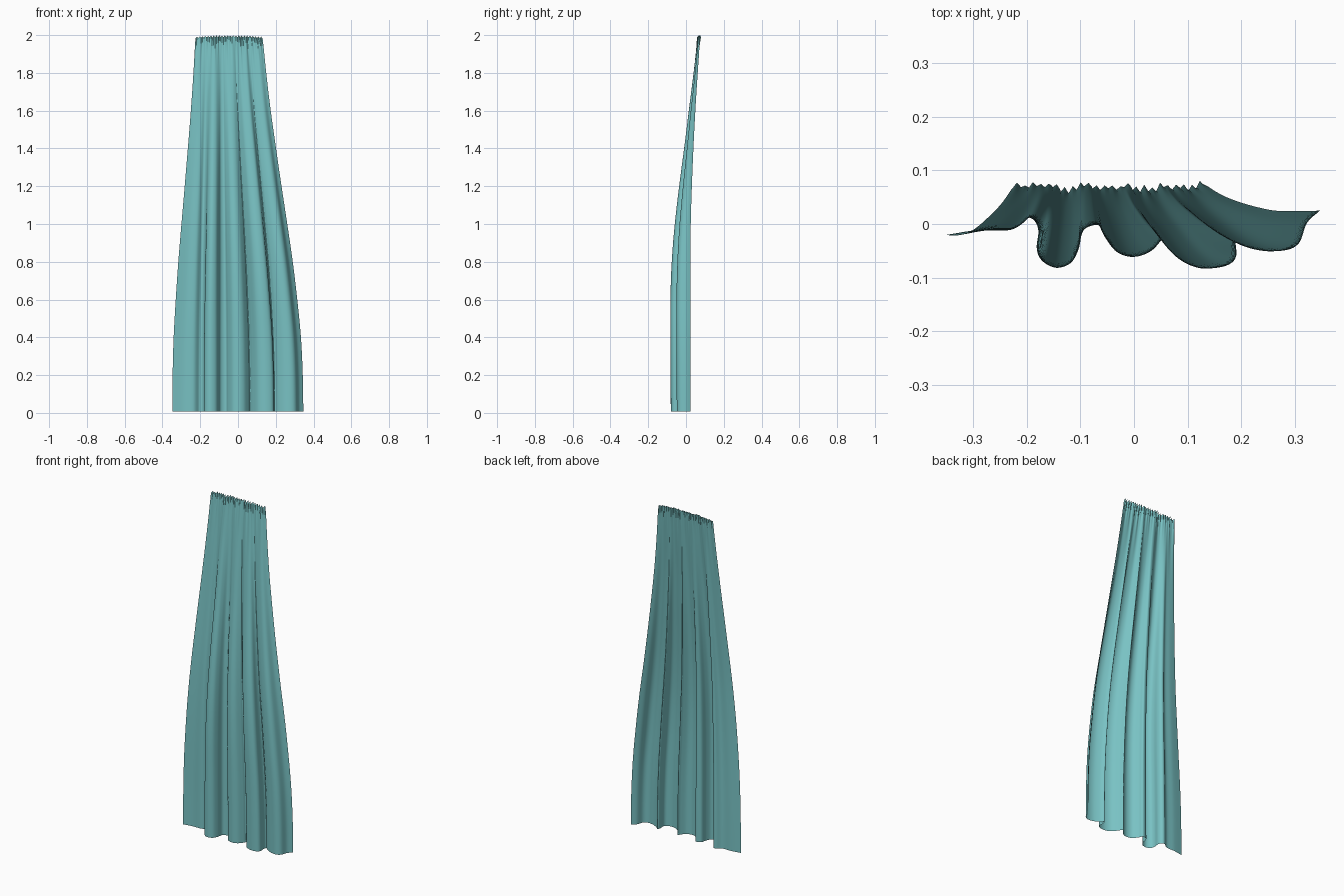
import bpy, bmesh, math, random
from mathutils import Vector

if "Cube" in bpy.data.objects:
    bpy.data.objects.remove(bpy.data.objects["Cube"])

random.seed(4)
COLS, ROWS, TEETH = 240, 48, 24

# Hem line seen from above (x, y), left to right
HEM = [(-.348, -.02), (-.29, -.011), (-.235, -.009), (-.205, .012), (-.187, .008),
       (-.178, -.012), (-.181, -.045), (-.172, -.067), (-.147, -.079), (-.118, -.07),
       (-.103, -.045), (-.094, -.01), (-.064, -.001), (-.05, -.024), (-.028, -.05),
       (.003, -.059), (.032, -.05), (.054, -.026), (.064, -.012), (.08, -.036), (.105, -.066),
       (.14, -.08), (.175, -.076), (.19, -.06), (.189, -.03), (.196, -.012), (.215, -.028),
       (.25, -.045), (.285, -.048), (.308, -.034), (.322, .002), (.346, .025)]

# Height, sideways gathering (0 hem, 1 top), back limit of folds, front limit of folds
LEVELS = [(0, 0, .025, -.08), (.2, .015, .025, -.081), (.4, .06, .024, -.082),
          (.6, .15, .024, -.082), (.8, .26, .024, -.075), (1.0, .395, .025, -.059),
          (1.2, .535, .031, -.036), (1.4, .67, .039, -.01), (1.6, .80, .049, .015),
          (1.8, .91, .061, .041), (2.0, 1, .075, .065)]


def spline(pts, steps):
    """Catmull-Rom curve through points of any dimension."""
    p = [Vector(q) for q in pts]
    p = [2 * p[0] - p[1]] + p + [2 * p[-1] - p[-2]]
    out = []
    for i in range(1, len(p) - 2):
        a, b, c, d = p[i - 1:i + 3]
        for s in range(steps):
            t = s / steps
            out.append(.5 * (2 * b + (c - a) * t + (2 * a - 5 * b + 4 * c - d) * t * t
                             + (3 * b - a - 3 * c + d) * t ** 3))
    return out + [p[-2]]


def resample(pts, n):
    """Even spacing along the cloth."""
    dist = [0]
    for a, b in zip(pts, pts[1:]):
        dist.append(dist[-1] + (b - a).length)
    out, j = [], 0
    for i in range(n + 1):
        d = dist[-1] * i / n
        while j < len(pts) - 2 and dist[j + 1] < d:
            j += 1
        out.append(pts[j].lerp(pts[j + 1], (d - dist[j]) / (dist[j + 1] - dist[j])))
    return out


hem = resample(spline(HEM, 10), COLS)
levels = spline(LEVELS, 16)


def level_at(z):
    for a, b in zip(levels, levels[1:]):
        if z <= b[0] + 1e-6:
            return a.lerp(b, (z - a[0]) / (b[0] - a[0]))
    return levels[-1]


# Curtain sheet: hem folds drawn together into small pleats at the top
tooth_size = [random.uniform(.45, 1.1) for _ in range(TEETH + 1)]
bm = bmesh.new()
grid = []
for r in range(ROWS + 1):
    t = r / ROWS
    z = 2 * (1 - (1 - t) ** 1.4)      # rows closer together near the top
    _, gather, back, front = level_at(z)
    pleat = math.exp(-(2 - z) / .05)
    group = math.exp(-(2 - z) / .25)
    row = []
    for c, h in enumerate(hem):
        u = c / COLS
        x = h.x + (-.225 + .355 * u - h.x) * gather
        y = back - (.025 - h.y) / .105 * (back - front)
        phase = u * TEETH
        wave = 1 - 2 * abs(2 * (phase % 1) - 1)
        size = tooth_size[int(phase)]
        # small teeth on top of wider, uneven pleats
        y += .0055 * wave * size * pleat
        y += .0025 * math.sin(57 * u + 2 * math.sin(9 * u)) * group
        sag = .006 * (1 - wave * size) + .008 * abs(2 * u - 1) ** 3
        zz = z - min(sag, .016) * pleat + .008 * (1 - t) ** 8
        row.append(bm.verts.new((x, y, zz)))
    grid.append(row)
for a, b in zip(grid, grid[1:]):
    for i in range(COLS):
        bm.faces.new((a[i], a[i + 1], b[i + 1], b[i]))

mesh = bpy.data.meshes.new("curtain")
bm.to_mesh(mesh)
bm.free()
curtain = bpy.data.objects.new("curtain", mesh)
bpy.context.collection.objects.link(curtain)
for p in mesh.polygons:
    p.use_smooth = True

# Teal cloth
cloth = bpy.data.materials.new("teal_cloth")
cloth.diffuse_color = (.19, .54, .55, 1)
cloth.use_nodes = True
cloth.node_tree.nodes["Principled BSDF"].inputs["Base Color"].default_value = cloth.diffuse_color
mesh.materials.append(cloth)
